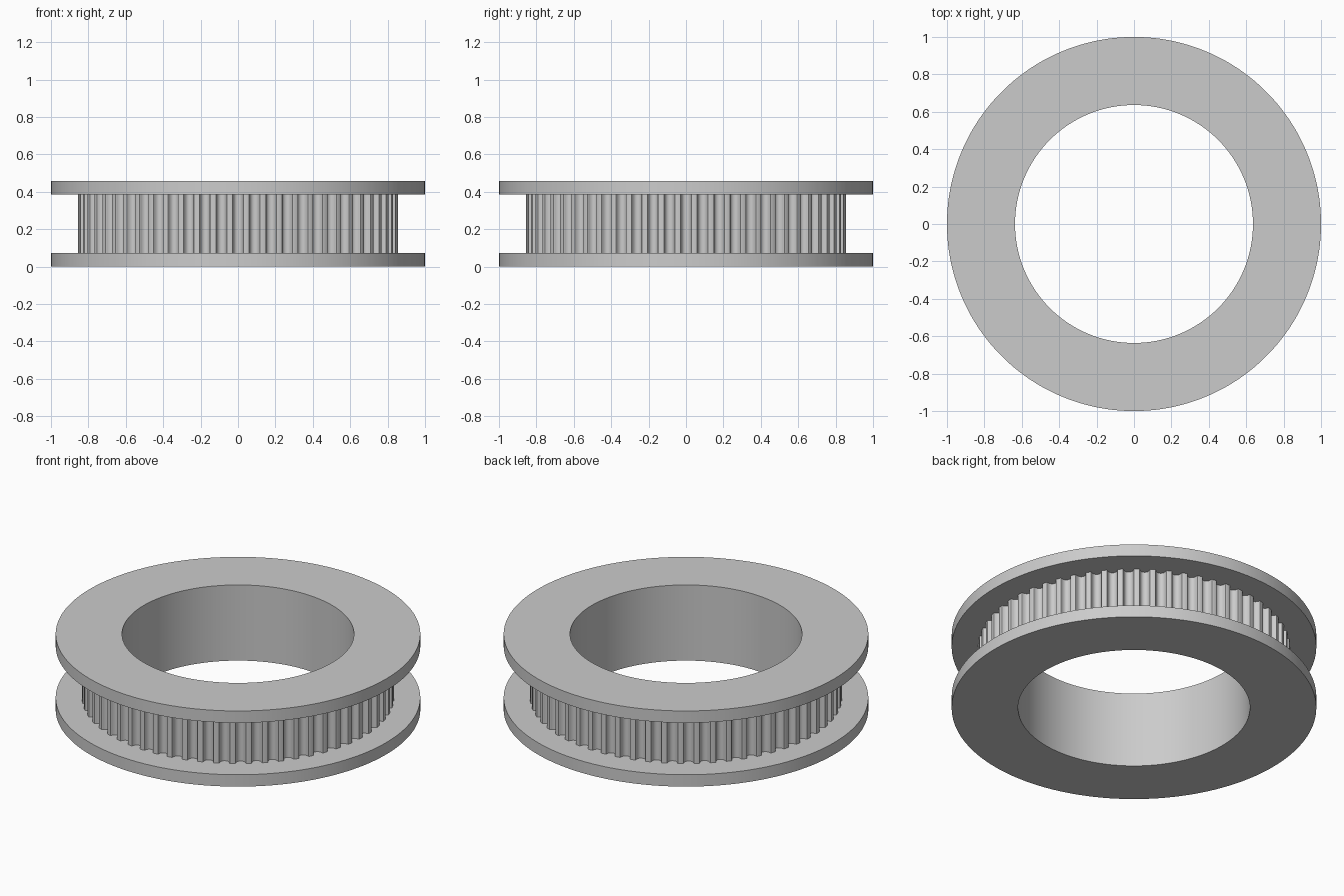
import bpy, bmesh
from math import atan2, cos, hypot, pi, radians, sin

cube = bpy.data.objects.get("Cube")
if cube:
    bpy.data.objects.remove(cube, do_unlink=True)

TEETH = 60
TIP_R, BORE_R, FLANGE_R = 0.856, 0.636, 1.0
HEIGHT, FLANGE_H = 0.458, 0.072

# Half of one rounded belt groove: (sideways offset, depth below the tips)
half = [(0.034, 0), (0.0295, 0.0017), (0.0272, 0.0059), (0.0263, 0.0108),
        (0.0249, 0.0156), (0.0205, 0.0245), (0.0163, 0.029),
        (0.0113, 0.0322), (0.0058, 0.0341)]
groove = [(-t, d) for t, d in half] + [(0, 0.0347)] + [(t, d) for t, d in reversed(half)]

# Toothed outline in polar form; every other ring shares its angles
teeth = []
for i in range(TEETH):
    middle = 2 * pi * i / TEETH
    for t, d in groove:
        r = TIP_R if d == 0 else hypot(t, TIP_R - d)
        teeth.append((middle + atan2(t, TIP_R - d), r))


def circle(radius):
    return [(a, radius) for a, _ in teeth]


# Closed section: lower flange, toothed drum, upper flange, bore
low, high = FLANGE_H, HEIGHT - FLANGE_H
sections = [(circle(BORE_R), 0), (circle(FLANGE_R), 0), (circle(FLANGE_R), low),
            (teeth, low), (teeth, high), (circle(FLANGE_R), high),
            (circle(FLANGE_R), HEIGHT), (circle(BORE_R), HEIGHT)]

bm = bmesh.new()
rings = [[bm.verts.new((r * cos(a), r * sin(a), z)) for a, r in outline]
         for outline, z in sections]
count = len(teeth)
for k, ring in enumerate(rings):
    above = rings[(k + 1) % len(rings)]
    for i in range(count):
        j = (i + 1) % count
        bm.faces.new((ring[i], ring[j], above[j], above[i]))
bmesh.ops.recalc_face_normals(bm, faces=bm.faces[:])

mesh = bpy.data.meshes.new("belt_pulley")
bm.to_mesh(mesh)
bm.free()
pulley = bpy.data.objects.new("belt_pulley", mesh)
bpy.context.collection.objects.link(pulley)

# Plain grey material
grey = bpy.data.materials.new("plain_grey")
grey.use_nodes = True
colour = (0.6, 0.6, 0.6, 1)
grey.diffuse_color = colour
grey.node_tree.nodes["Principled BSDF"].inputs["Base Color"].default_value = colour
mesh.materials.append(grey)

# Smooth curved walls, sharp rims and groove edges
bpy.ops.object.select_all(action="DESELECT")
pulley.select_set(True)
bpy.context.view_layer.objects.active = pulley
bpy.ops.object.shade_smooth_by_angle(angle=radians(30))
